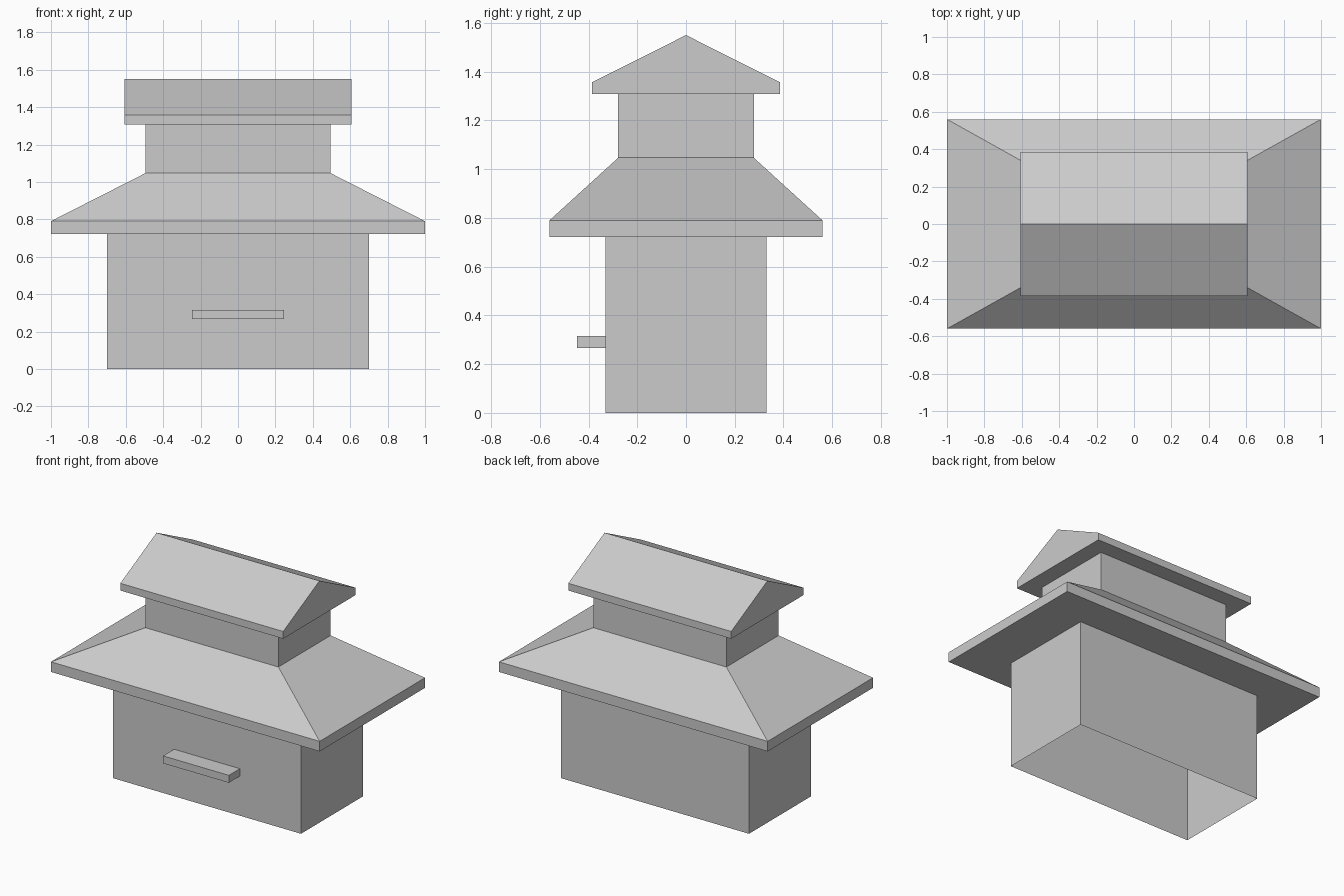
import bpy
import bmesh

cube = bpy.data.objects.get("Cube")
if cube:
    bpy.data.objects.remove(cube, do_unlink=True)

GREY = (0.6, 0.6, 0.6, 1.0)
grey = bpy.data.materials.new("plain_grey")
grey.use_nodes = True
grey.diffuse_color = GREY
grey.node_tree.nodes["Principled BSDF"].inputs["Base Color"].default_value = GREY


def stack(name, levels, bottom=True, top=True, y=0.0):
    """Join rectangles (half width, half depth, height) into one flat-faced part."""
    bm = bmesh.new()
    rings = [[bm.verts.new((sx * w, y + sy * d, z))
              for sx, sy in ((-1, -1), (1, -1), (1, 1), (-1, 1))]
             for w, d, z in levels]
    for low, high in zip(rings, rings[1:]):
        for i in range(4):
            j = (i + 1) % 4
            bm.faces.new((low[i], low[j], high[j], high[i]))
    if bottom:
        bm.faces.new(rings[0][::-1])
    if top:
        bm.faces.new(rings[-1])
    # A zero-depth level closes into a ridge
    bmesh.ops.remove_doubles(bm, verts=bm.verts, dist=0.0001)
    bmesh.ops.dissolve_limit(bm, angle_limit=0.01, verts=bm.verts, edges=bm.edges)
    mesh = bpy.data.meshes.new(name)
    bm.to_mesh(mesh)
    bm.free()
    mesh.materials.append(grey)
    obj = bpy.data.objects.new(name, mesh)
    bpy.context.collection.objects.link(obj)
    return obj


# Main walls, hollow and open underneath
stack("body_walls", [(0.70, 0.33, 0), (0.70, 0.33, 0.722)], bottom=False, top=False)

# Wide hipped roof with a thin eave
stack("lower_roof", [(1.0, 0.56, 0.722), (1.0, 0.56, 0.79), (0.495, 0.278, 1.047)])

# Raised storey between the roofs
stack("upper_walls", [(0.495, 0.278, 1.047), (0.495, 0.278, 1.308)], bottom=False, top=False)

# Gabled cap with a ridge along x
stack("upper_roof", [(0.606, 0.385, 1.308), (0.606, 0.385, 1.357), (0.606, 0, 1.55)], top=False)

# Small ledge on the front wall
stack("front_ledge", [(0.245, 0.0585, 0.266), (0.245, 0.0585, 0.316)], y=-0.3885)
